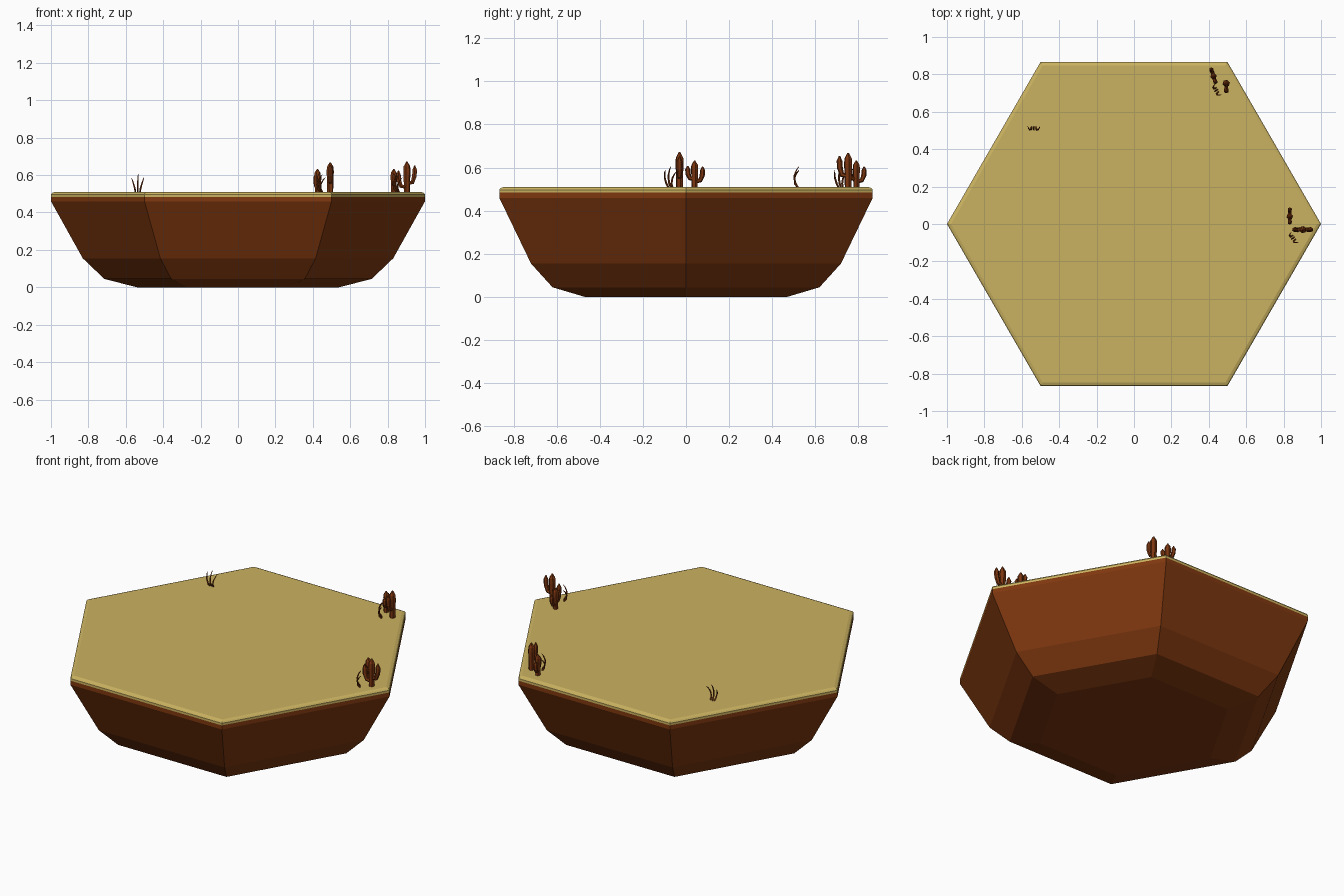
import bpy, bmesh, math
from mathutils import Vector

if "Cube" in bpy.data.objects:
    bpy.data.objects.remove(bpy.data.objects["Cube"])


def material(name, color):
    m = bpy.data.materials.new(name)
    m.diffuse_color = (*color, 1)
    m.use_nodes = True
    m.node_tree.nodes["Principled BSDF"].inputs["Base Color"].default_value = m.diffuse_color
    return m


SAND = material("sand", (0.60, 0.45, 0.12))
EARTH = material("brown earth", (0.215, 0.040, 0.005))
PLANT = material("dry plant brown", (0.20, 0.036, 0.005))


def finish(name, bm, mat):
    bmesh.ops.recalc_face_normals(bm, faces=bm.faces)
    mesh = bpy.data.meshes.new(name)
    bm.to_mesh(mesh)
    bm.free()
    mesh.materials.append(mat)
    ob = bpy.data.objects.new(name, mesh)
    bpy.context.collection.objects.link(ob)
    return ob


def loft(bm, rings):
    """Skin a list of vertex rings and cap both ends."""
    n = len(rings[0])
    vs = [[bm.verts.new(p) for p in ring] for ring in rings]
    for a, b in zip(vs, vs[1:]):
        for i in range(n):
            j = (i + 1) % n
            bm.faces.new((a[i], a[j], b[j], b[i]))
    bm.faces.new(vs[0][::-1])
    bm.faces.new(vs[-1])


def hexagon(name, profile, mat):
    bm = bmesh.new()
    loft(bm, [[(r * math.cos(k * math.pi / 3), r * math.sin(k * math.pi / 3), z)
               for k in range(6)] for r, z in profile])
    return finish(name, bm, mat)


def tube(bm, path, radii, sides):
    """Faceted tube along a bent path."""
    pts = [Vector(p) for p in path]
    rings = []
    u = None
    for i, (p, r) in enumerate(zip(pts, radii)):
        t = (pts[min(i + 1, len(pts) - 1)] - pts[max(i - 1, 0)]).normalized()
        ref = u if u else Vector((0.31, 0.95, 0))
        u = (ref - t * ref.dot(t)).normalized()
        v = t.cross(u)
        rings.append([p + r * (math.cos(a) * u + math.sin(a) * v)
                      for a in (2 * math.pi * k / sides for k in range(sides))])
    loft(bm, rings)


# Hexagonal tile: tapered earth body and chamfered sand lid
hexagon("earth_base", [(0.54, 0), (0.715, 0.045), (0.83, 0.155),
                       (1.0, 0.46), (1.0, 0.484)], EARTH)
hexagon("sand_top", [(1.0, 0.484), (1.0, 0.497), (0.993, 0.505), (0.978, 0.51)], SAND)


def cactus(name, x, y, top, angle, arms, r=0.018):
    """Trunk plus elbow arms; arms = (signed reach, elbow z, tip z)."""
    d = Vector((math.cos(angle), math.sin(angle), 0))
    c = Vector((x, y, 0))
    up = Vector((0, 0, 1))
    bm = bmesh.new()
    h = top - 0.50
    tube(bm, [c + up * (0.50 + h * f) for f in (0, 0.35, 0.7, 0.85, 1)],
         [r * 0.9, r * 0.95, r * 1.1, r, r * 0.2], 6)
    for reach, z0, z1 in arms:
        k = z1 - z0
        tube(bm, [c + up * z0, c + d * reach * 0.7 + up * (z0 + 0.006),
                  c + d * reach * 0.95 + up * (z0 + k * 0.4),
                  c + d * reach + up * (z0 + k * 0.75), c + d * reach + up * z1],
             [r * 0.6, r * 0.65, r * 0.75, r * 0.75, r * 0.15], 6)
    finish(name, bm, PLANT)


def grass(name, x, y, angle):
    """Three thin bent blades fanned along one direction."""
    d = Vector((math.cos(angle), math.sin(angle), 0))
    s = Vector((-d.y, d.x, 0))
    bm = bmesh.new()
    for off, lean, h in ((-0.010, -0.022, 0.085), (0, 0.003, 0.105), (0.011, 0.024, 0.088)):
        path = []
        for f in (0, 0.3, 0.6, 0.85, 1):
            p = Vector((x, y, 0.50 + h * f)) + d * (off + lean * f ** 1.4)
            path.append(p + s * (0.022 * (f - 0.5) ** 2 * 4 - 0.01))
        tube(bm, path, [0.004, 0.005, 0.0042, 0.003, 0.0008], 4)
    finish(name, bm, PLANT)


HALF = math.pi / 2
# Right-hand corner cluster
cactus("tall_cactus_right", 0.903, -0.03, 0.672, 0,
       [(0.042, 0.555, 0.652), (-0.045, 0.535, 0.625)])
cactus("small_cactus_right", 0.833, 0.04, 0.632, HALF,
       [(0.037, 0.535, 0.605), (-0.032, 0.545, 0.608)], 0.016)
grass("grass_right", 0.85, -0.075, math.radians(-55))

# Back right cluster
cactus("tall_cactus_back", 0.493, 0.752, 0.668, HALF,
       [(-0.04, 0.56, 0.655)], 0.018)
cactus("small_cactus_back", 0.425, 0.79, 0.632, math.radians(108),
       [(0.038, 0.535, 0.605), (-0.032, 0.545, 0.608)], 0.016)
grass("grass_back", 0.44, 0.715, math.radians(-60))

# Lone tuft at the back left
grass("grass_left", -0.537, 0.512, 0)
